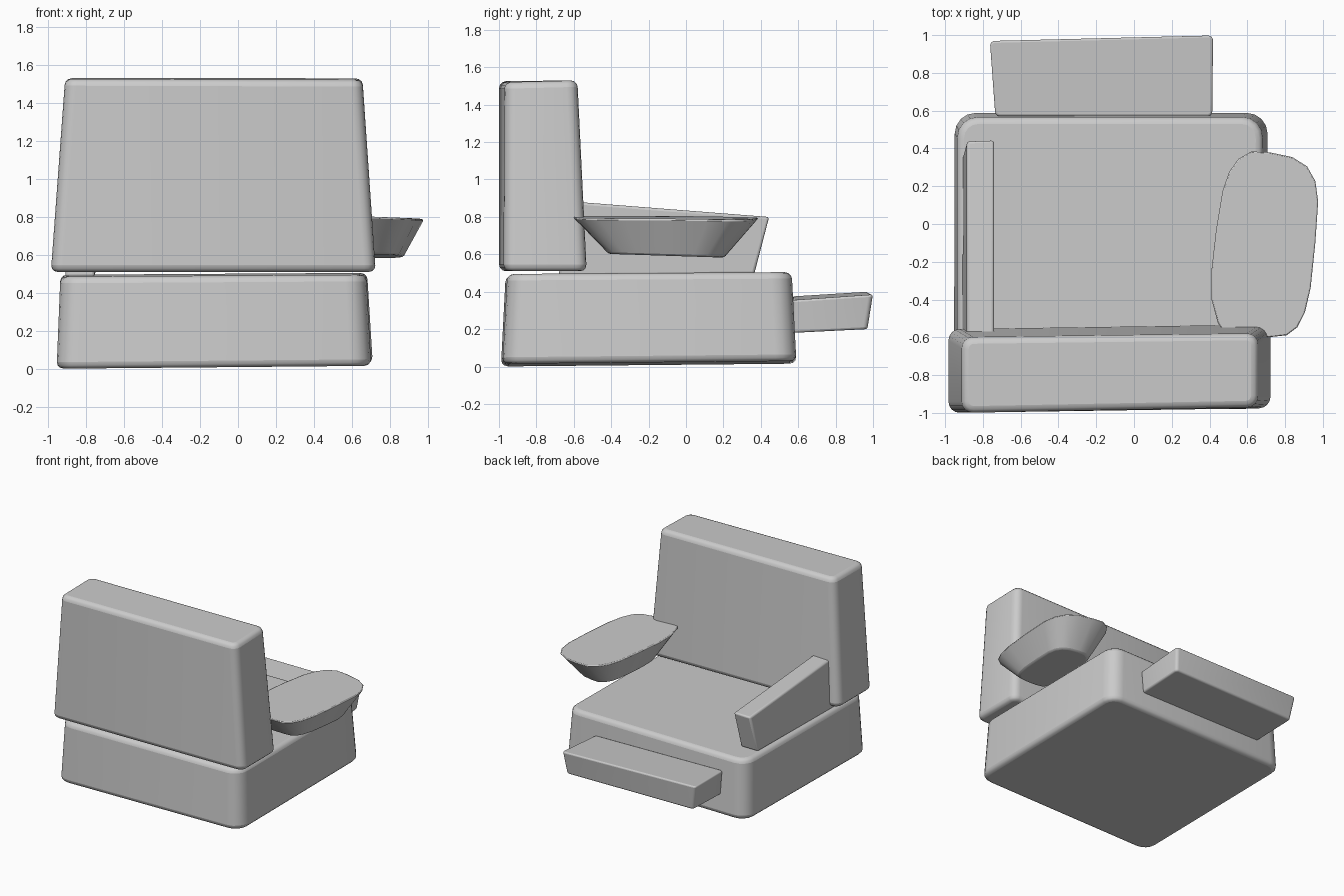
import bpy, bmesh
from math import radians
from mathutils import Vector

if "Cube" in bpy.data.objects:
    bpy.data.objects.remove(bpy.data.objects["Cube"])


def finish(name, bm, bevel, segments=3):
    bmesh.ops.recalc_face_normals(bm, faces=bm.faces)
    mesh = bpy.data.meshes.new(name)
    bm.to_mesh(mesh)
    bm.free()
    obj = bpy.data.objects.new(name, mesh)
    bpy.context.collection.objects.link(obj)
    if bevel:
        mod = obj.modifiers.new("soft_edges", "BEVEL")
        mod.width = bevel
        mod.segments = segments
        mod.limit_method = "ANGLE"
        mod.angle_limit = radians(40)
    bpy.ops.object.select_all(action="DESELECT")
    obj.select_set(True)
    bpy.context.view_layer.objects.active = obj
    bpy.ops.object.shade_smooth_by_angle(angle=radians(35))
    return obj


def loft(bm, bottom, top):
    """Join two matching outlines into a closed solid; return the side edges."""
    a = [bm.verts.new(p) for p in bottom]
    b = [bm.verts.new(p) for p in top]
    bm.faces.new(a[::-1])
    bm.faces.new(b)
    for i in range(len(a)):
        j = (i + 1) % len(a)
        bm.faces.new((a[i], a[j], b[j], b[i]))
    return [bm.edges.get((p, q)) for p, q in zip(a, b)]


def slab(name, bottom, top, bevel, corner=0):
    """Tapered block with rounded upright corners and softened edges."""
    bm = bmesh.new()
    edges = loft(bm, bottom, top)
    if corner:
        bmesh.ops.bevel(bm, geom=edges, offset=corner, segments=4,
                        profile=0.5, affect="EDGES")
    return finish(name, bm, bevel)


# Seat block
slab("seat_base",
     [(-0.955, -0.99, 0.0), (0.70, -0.98, 0.015), (0.71, 0.59, 0.03), (-0.95, 0.59, 0.015)],
     [(-0.935, -0.965, 0.485), (0.675, -0.955, 0.495), (0.68, 0.565, 0.505), (-0.935, 0.565, 0.495)],
     0.035, 0.11)

# Backrest
slab("backrest",
     [(-0.985, -1.0, 0.51), (0.725, -0.975, 0.51), (0.725, -0.53, 0.51), (-0.985, -0.555, 0.51)],
     [(-0.91, -1.0, 1.525), (0.655, -0.97, 1.52), (0.655, -0.58, 1.53), (-0.91, -0.60, 1.53)],
     0.035, 0.06)

# Thin side arm
slab("left_arm",
     [(-0.91, -0.68, 0.485), (-0.755, -0.68, 0.485), (-0.75, 0.365, 0.495), (-0.905, 0.365, 0.495)],
     [(-0.885, -0.64, 0.88), (-0.74, -0.64, 0.885), (-0.74, 0.445, 0.80), (-0.885, 0.44, 0.795)],
     0.014)

# Foot ledge
slab("foot_ledge",
     [(-0.72, 0.57, 0.18), (0.40, 0.57, 0.18), (0.40, 0.97, 0.20), (-0.73, 0.95, 0.20)],
     [(-0.735, 0.57, 0.375), (0.415, 0.57, 0.355), (0.42, 1.0, 0.385), (-0.765, 0.97, 0.40)],
     0.012, 0.025)

# Dished tray arm: rounded rim narrowing to a smaller underside
rim = [(0.44, -0.53), (0.405, -0.40), (0.405, -0.25), (0.43, -0.03), (0.465, 0.18),
       (0.50, 0.28), (0.55, 0.35), (0.62, 0.39), (0.72, 0.385), (0.84, 0.36),
       (0.92, 0.31), (0.965, 0.23), (0.98, 0.12), (0.965, -0.10), (0.94, -0.34),
       (0.91, -0.47), (0.87, -0.55), (0.81, -0.595), (0.72, -0.605), (0.56, -0.60),
       (0.48, -0.58)]
centre = Vector((0.69, -0.10))
top = [(x, y, 0.805 - 0.04 * max(0, x - 0.6) - 0.02 * max(0, y)) for x, y in rim]
low = []
for x, y in rim:
    low.append((centre.x + (x - centre.x) * 0.62,
                centre.y + (y - centre.y) * 0.62, 0.59 - 0.02 * y))
bm = bmesh.new()
loft(bm, low, top)
finish("right_tray_arm", bm, 0.012, 2)
